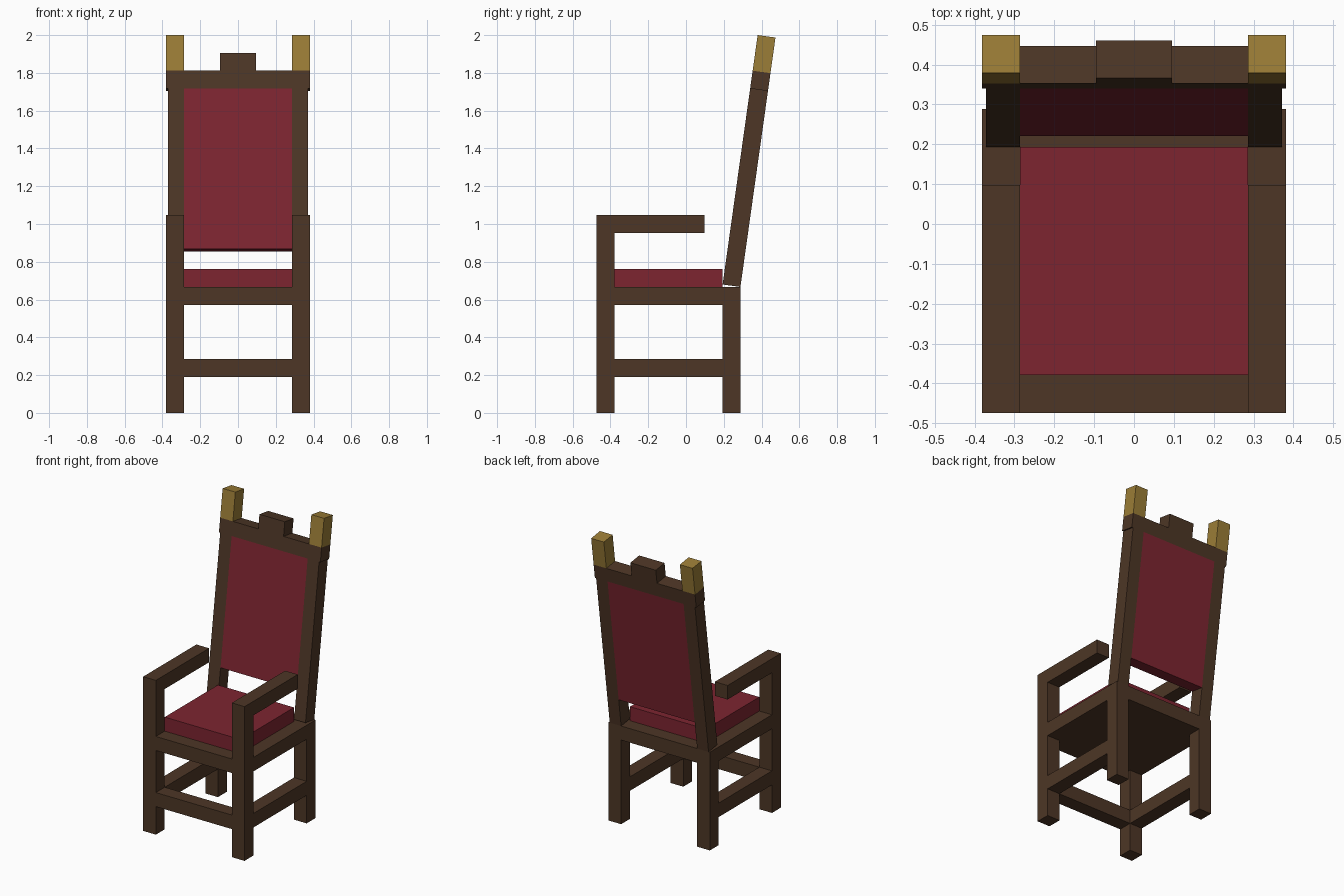
import bpy, bmesh, math
from mathutils import Matrix, Vector

if "Cube" in bpy.data.objects:
    bpy.data.objects.remove(bpy.data.objects["Cube"])

U = 2 / 21            # the chair is built on a grid of this size
SHIFT_Y = 0.0024      # centres the depth
LEAN = math.radians(8)


def material(name, rgb):
    m = bpy.data.materials.new(name)
    m.diffuse_color = (*rgb, 1)
    m.use_nodes = True
    m.node_tree.nodes["Principled BSDF"].inputs["Base Color"].default_value = m.diffuse_color
    return m


WOOD = material("dark wood", (0.075, 0.037, 0.019))
RED = material("red cloth", (0.205, 0.018, 0.030))
GOLD = material("old gold", (0.330, 0.205, 0.038))

# the backrest frame pivots on the top rear edge of the back legs
BACK = Matrix.Translation((0, 3 * U, 7 * U)) @ Matrix.Rotation(-LEAN, 4, 'X')


def box(name, x, y, z, mat, frame=Matrix()):
    """Box from ranges in grid units, placed by an optional frame."""
    bm = bmesh.new()
    bmesh.ops.create_cube(bm, size=1)
    for v in bm.verts:
        p = Vector(r[0] + (c + 0.5) * (r[1] - r[0]) for r, c in zip((x, y, z), v.co))
        v.co = frame @ (p * U) + Vector((0, SHIFT_Y, 0))
    me = bpy.data.meshes.new(name)
    bm.to_mesh(me)
    bm.free()
    me.materials.append(mat)
    ob = bpy.data.objects.new(name, me)
    bpy.context.collection.objects.link(ob)


def pair(name, x, y, z, mat, frame=Matrix()):
    box(name + "_right", x, y, z, mat, frame)
    box(name + "_left", (-x[1], -x[0]), y, z, mat, frame)


# legs, arms and side rails
pair("front_leg", (3, 4), (-5, -4), (0, 11), WOOD)
pair("back_leg", (3, 4), (2, 3), (0, 7), WOOD)
pair("armrest", (3, 4), (-4, 1), (10, 11), WOOD)
pair("side_stretcher", (3, 4), (-4, 2), (2, 3), WOOD)
pair("seat_side_rail", (3, 4), (-4, 2), (6, 7), WOOD)

# front stretcher, seat and cushion
box("front_stretcher", (-3, 3), (-5, -4), (2, 3), WOOD)
box("seat", (-3, 3), (-5, 3), (6, 7), WOOD)
box("seat_cushion", (-3, 3), (-4, 2), (7, 8), RED)

# leaning backrest, in its own frame
pair("back_post", (3, 3.9), (-1, 0), (0, 11), WOOD, BACK)
box("back_cushion", (-3, 3), (-1, 0), (2, 11), RED, BACK)
box("top_rail", (-4, 4), (-1, 0), (11, 12), WOOD, BACK)
box("crest", (-1, 1), (-1, 0), (12, 13), WOOD, BACK)
pair("gold_finial", (3, 4), (-1, 0), (12, 14), GOLD, BACK)
